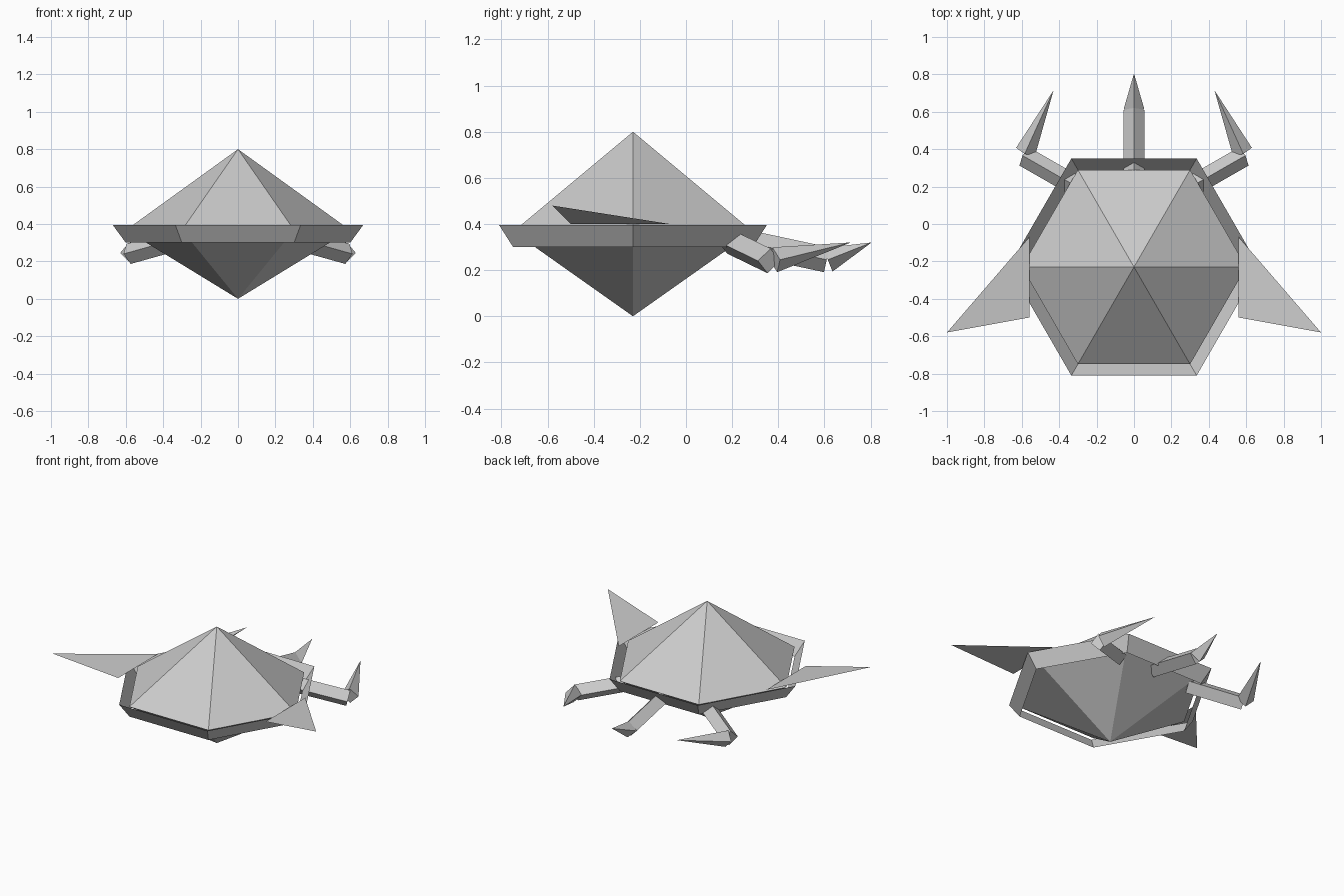
import bpy
from math import cos, sin, tau
from mathutils import Vector

cube = bpy.data.objects.get("Cube")
if cube:
    bpy.data.objects.remove(cube, do_unlink=True)

# One plain grey for the whole model
grey = bpy.data.materials.new("plain_grey")
grey.use_nodes = True
colour = (0.6, 0.6, 0.6, 1)
grey.diffuse_color = colour
grey.node_tree.nodes["Principled BSDF"].inputs["Base Color"].default_value = colour

CENTRE_Y = -0.23


def make(name, verts, faces):
    mesh = bpy.data.meshes.new(name)
    mesh.from_pydata([tuple(v) for v in verts], [], faces)
    mesh.materials.append(grey)
    mesh.update()
    obj = bpy.data.objects.new(name, mesh)
    bpy.context.collection.objects.link(obj)
    return obj


def hexagon(radius, z):
    return [Vector((radius * cos(i * tau / 6), CENTRE_Y + radius * sin(i * tau / 6), z))
            for i in range(6)]


def bridge(n):
    """Side faces between two rings of n points, the first one lower."""
    return [(i, (i + 1) % n, n + (i + 1) % n, n + i) for i in range(n)]


def diamond(centre, axis, half):
    """Square ring standing on its corner, perpendicular to the axis."""
    side = axis.cross(Vector((0, 0, 1))).normalized()
    up = side.cross(axis).normalized()
    return [centre + d * half for d in (side, up, -side, -up)]


def bar(name, start, end, half):
    a, b = Vector(start), Vector(end)
    verts = diamond(a, b - a, half) + diamond(b, b - a, half)
    make(name, verts, bridge(4) + [(3, 2, 1, 0), (4, 5, 6, 7)])


def spike(name, base, tip, half):
    a, b = Vector(base), Vector(tip)
    verts = diamond(a, b - a, half) + [b]
    make(name, verts, [(i, (i + 1) % 4, 4) for i in range(4)] + [(3, 2, 1, 0)])


# Body: six-sided double pyramid
body = hexagon(0.6, 0.367) + [Vector((0, CENTRE_Y, 0.8)), Vector((0, CENTRE_Y, 0))]
make("body", body, [(i, (i + 1) % 6, 6) for i in range(6)]
     + [((i + 1) % 6, i, 7) for i in range(6)])

# Rim: thin flared band, open above and below
make("rim_band", hexagon(0.6, 0.3) + hexagon(0.67, 0.395), bridge(6))

# Tail and its spike
bar("tail", (0, 0.2, 0.333), (0, 0.61, 0.245), 0.055)
spike("tail_spike", (0, 0.615, 0.245), (0, 0.805, 0.32), 0.055)

# Mirrored arms, claws and flat wings
for label, s in (("left", 1), ("right", -1)):
    bar(label + "_arm", (s * 0.28, 0.185, 0.325), (s * 0.585, 0.36, 0.24), 0.055)
    spike(label + "_claw", (s * 0.58, 0.385, 0.245), (s * 0.43, 0.715, 0.32), 0.055)
    wing = [(s * 0.56, -0.07, 0.4), (s * 0.56, -0.5, 0.4), (s * 1.0, -0.58, 0.48)]
    make(label + "_wing", wing, [(0, 1, 2) if s > 0 else (2, 1, 0)])
